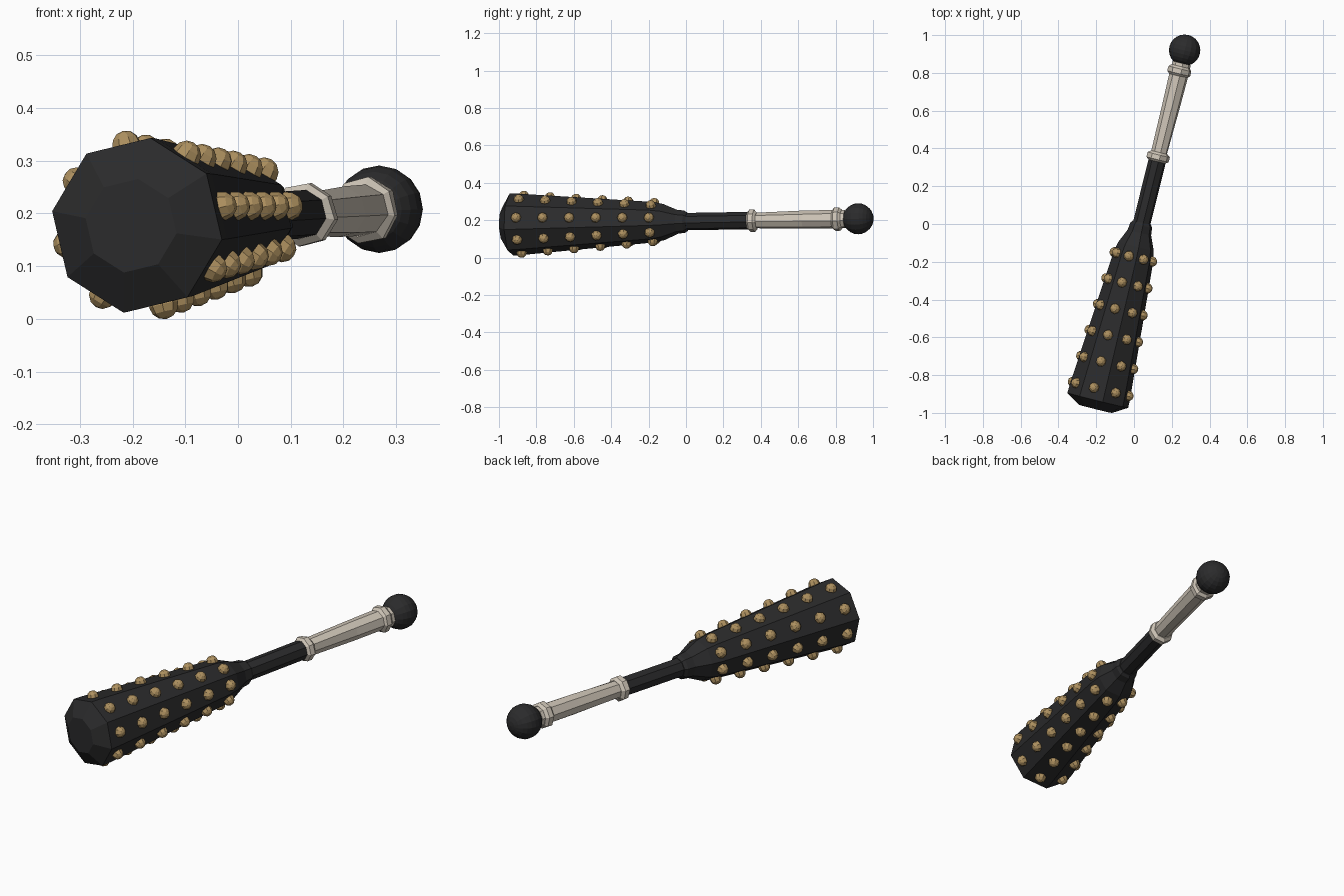
import bpy, bmesh, math, random
from mathutils import Vector, Matrix

if "Cube" in bpy.data.objects:
    bpy.data.objects.remove(bpy.data.objects["Cube"])

random.seed(4)


def material(name, rgb):
    m = bpy.data.materials.new(name)
    m.diffuse_color = (*rgb, 1)
    m.use_nodes = True
    m.node_tree.nodes["Principled BSDF"].inputs["Base Color"].default_value = m.diffuse_color
    return m


black = material("black", (0.024, 0.024, 0.025))
ivory = material("ivory", (0.62, 0.56, 0.475))
gold = material("gold", (0.42, 0.28, 0.115))

# Club axis: starts at the ball centre, local z runs toward the head
START = Vector((0.268, 0.92, 0.208))
W = Vector((-0.248, -1, -0.0165)).normalized()
U = Vector((1, 0, 0))
U = (U - W * U.dot(W)).normalized()
V = W.cross(U)
FRAME = Matrix((U, V, W)).transposed().to_4x4()
FRAME.translation = START


def finish(name, bm, mat):
    bmesh.ops.recalc_face_normals(bm, faces=bm.faces)
    bm.transform(FRAME)
    me = bpy.data.meshes.new(name)
    bm.to_mesh(me)
    bm.free()
    me.materials.append(mat)
    ob = bpy.data.objects.new(name, me)
    bpy.context.collection.objects.link(ob)
    return ob


def lathe(name, profile, mat, sides=8, turn=36, wobble=0.0):
    """Flat-sided solid of revolution from (distance, radius) pairs."""
    bm = bmesh.new()
    rings = []
    for s, r in profile:
        ring = []
        for i in range(sides):
            a = math.radians(turn) + math.tau * i / sides
            q = r + random.uniform(-wobble, wobble)
            ring.append(bm.verts.new((q * math.cos(a), q * math.sin(a), s)))
        rings.append(ring)
    for a, b in zip(rings, rings[1:]):
        for i in range(sides):
            j = (i + 1) % sides
            bm.faces.new((a[i], a[j], b[j], b[i]))
    bm.faces.new(rings[0])
    bm.faces.new(rings[-1])
    return finish(name, bm, mat)


# Pommel ball
bm = bmesh.new()
bmesh.ops.create_uvsphere(bm, u_segments=16, v_segments=12, radius=0.083)
finish("pommel_ball", bm, black)

# Ivory grip with a collar at each end
lathe("grip", [(0.07, 0.05), (0.12, 0.051), (0.3, 0.048), (0.58, 0.043)], ivory, wobble=0.002)
for name, s, r in (("pommel_collar", 0.114, 0.064), ("shaft_collar", 0.583, 0.06)):
    lathe(name, [(s - 0.026, r - 0.014), (s - 0.013, r), (s + 0.013, r),
                 (s + 0.026, r - 0.014)], ivory, wobble=0.002)

# Black shaft
lathe("shaft", [(0.56, 0.047), (0.98, 0.047)], black)

# Octagonal head flaring toward a bevelled end
HEAD = [(0.94, 0.05), (0.955, 0.06), (0.995, 0.065), (1.07, 0.098), (1.13, 0.11),
        (1.86, 0.166), (1.91, 0.168), (1.957, 0.09)]
lathe("club_head", HEAD, black)

# Studs: six along each of the eight flat sides
bm = bmesh.new()
for row in range(8):
    a = math.radians(13.5 + 45 * row)
    for k in range(6):
        s = 1.127 + 0.144 * k
        r = 0.11 + (s - 1.13) * 0.0767
        d = r * math.cos(math.pi / 8) + 0.003
        place = (Matrix.Translation((d * math.cos(a), d * math.sin(a), s))
                 @ Matrix.Rotation(a, 4, 'Z') @ Matrix.Rotation(math.pi / 2, 4, 'Y')
                 @ Matrix.Rotation(random.random(), 4, 'Z'))
        bmesh.ops.create_uvsphere(bm, u_segments=8, v_segments=6, radius=0.028, matrix=place)
finish("studs", bm, gold)
